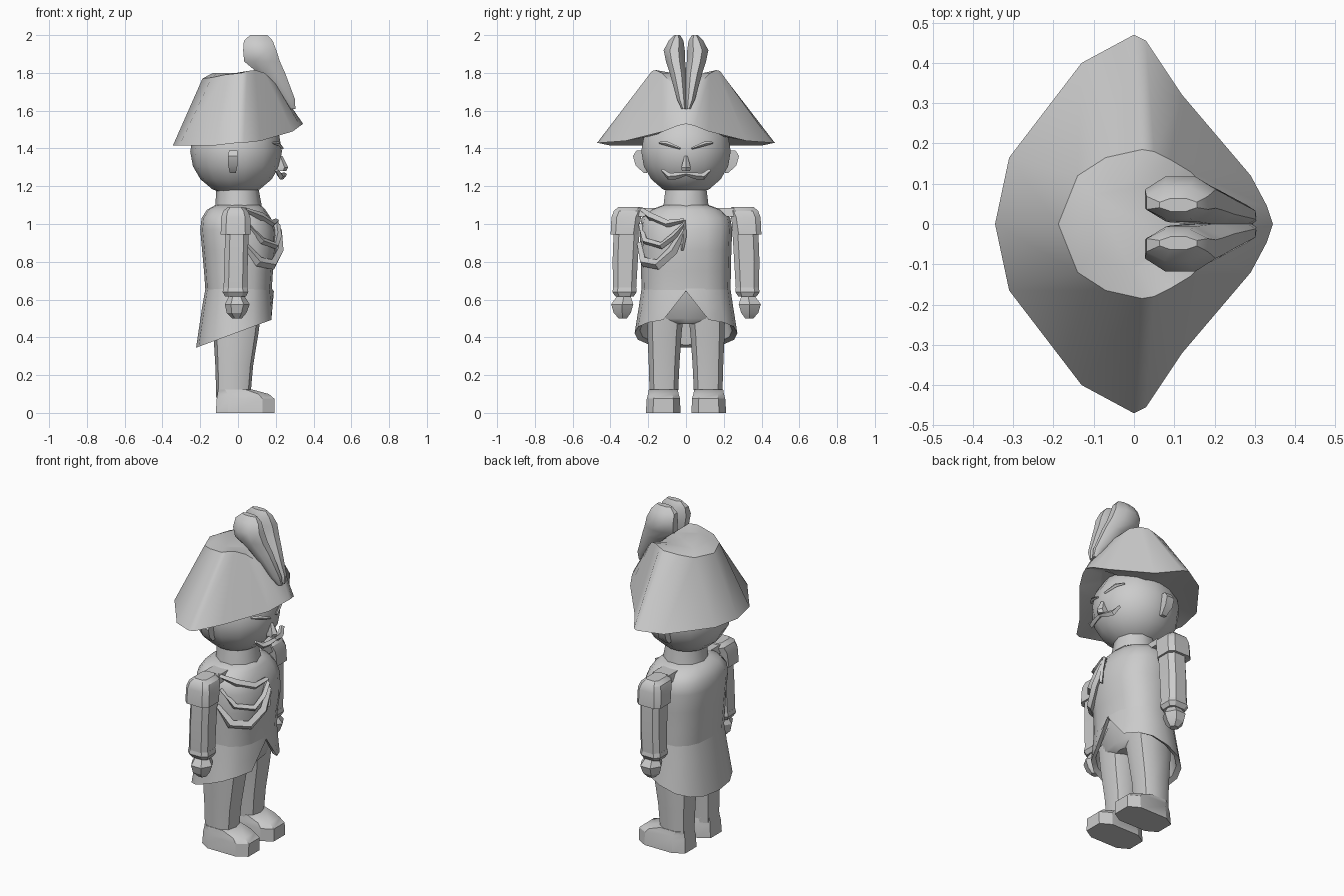
import bpy, bmesh, math
from mathutils import Vector

grey = bpy.data.materials.new("plain grey")
grey.diffuse_color = (0.6, 0.6, 0.6, 1)


def loft(name, rings, angle=40):
    """Skin a stack of equal-count rings and cap both ends."""
    bm = bmesh.new()
    vs = [[bm.verts.new(p) for p in r] for r in rings]
    n = len(vs[0])
    for a, b in zip(vs, vs[1:]):
        for i in range(n):
            j = (i + 1) % n
            bm.faces.new((a[i], a[j], b[j], b[i]))
    bm.faces.new(vs[0][::-1])
    bm.faces.new(vs[-1])
    bmesh.ops.recalc_face_normals(bm, faces=bm.faces)
    me = bpy.data.meshes.new(name)
    bm.to_mesh(me)
    bm.free()
    ob = bpy.data.objects.new(name, me)
    bpy.context.collection.objects.link(ob)
    me.materials.append(grey)
    bpy.ops.object.select_all(action='DESELECT')
    ob.select_set(True)
    bpy.context.view_layer.objects.active = ob
    bpy.ops.object.shade_smooth_by_angle(angle=math.radians(angle))
    return ob


def ring(z, x0, x1, y0, y1, n=8, e=1.0, turn=0.0):
    """Superellipse ring filling the box x0..x1, y0..y1 at height z."""
    out = []
    for i in range(n):
        t = 2 * math.pi * (i + turn) / n
        c, s = math.cos(t), math.sin(t)
        c = math.copysign(abs(c) ** e, c)
        s = math.copysign(abs(s) ** e, s)
        out.append(((x0 + x1) / 2 + c * (x1 - x0) / 2, (y0 + y1) / 2 + s * (y1 - y0) / 2, z))
    return out


def stack(name, rows, n=8, e=1.0, turn=0.0, angle=40):
    return loft(name, [ring(*r, n=n, e=e, turn=turn) for r in rows], angle)


def pair(name, rows, **kw):
    """A part on the +y side and its mirror image."""
    stack("left_" + name, rows, **kw)
    stack("right_" + name, [(z, a, b, -d, -c) for z, a, b, c, d in rows], **kw)


def strip(name, path, w, t):
    """Tapered four-sided band along a path, w tall and t thick."""
    pts = [Vector(p) for p in path]
    rings = []
    for i, p in enumerate(pts):
        d = (pts[min(i + 1, len(pts) - 1)] - pts[max(i - 1, 0)]).normalized()
        out = Vector((p.x, p.y, 0)).normalized()
        up = d.cross(out).normalized()
        k = 0.45 if i in (0, len(pts) - 1) else 1
        rings.append([p + up * w * k, p + out * t, p - up * w * k, p - out * t])
    return loft(name, rings)


# Two-cornered hat: outer brim points and matching crown points on one half
half = [((.345, 0, 1.53), (.24, 0, 1.68)), ((.33, .045, 1.52), (.20, .07, 1.74)),
        ((.29, .12, 1.49), (.14, .13, 1.80)), ((.12, .32, 1.44), (.09, .16, 1.815)),
        ((.03, .455, 1.43), (.05, .18, 1.81)), ((0, .47, 1.43), (.02, .185, 1.80)),
        ((-.13, .40, 1.415), (-.07, .165, 1.79)), ((-.31, .165, 1.415), (-.14, .12, 1.775)),
        ((-.345, 0, 1.415), (-.188, 0, 1.77))]
full = half + [tuple((x, -y, z) for x, y, z in p) for p in half[-2:0:-1]]
brim = [p[0] for p in full]
crown = [p[1] for p in full]
under = [(x * .65, y * .5, z + .03) for x, y, z in brim]
loft("hat", [under, brim, crown, [(x * .6 - .02, y * .6, 1.80) for x, y, z in crown]], 35)

# Two-lobed plume leaning forward
pair("plume_lobe", [(1.61, .27, .305, 0, .025), (1.66, .22, .305, -.005, .05),
                    (1.80, .10, .255, -.005, .09), (1.86, .025, .23, 0, .11),
                    (1.92, .02, .21, .002, .123), (1.97, .025, .19, .01, .095),
                    (2.0, .06, .16, .03, .065)], n=8, turn=.5)

# Head and neck
R, N = .243, 9
stack("head", [(1.385 - .235 * math.cos(a), -.01 - R * math.sin(a), -.01 + R * math.sin(a),
                -R * math.sin(a), R * math.sin(a))
               for a in [math.pi * (i + .6) / (N + .2) for i in range(N)]], n=14, angle=50)
stack("neck", [(1.04, -.13, .13, -.135, .135), (1.10, -.12, .125, -.125, .125),
               (1.18, -.115, .11, -.115, .115)], n=10)

# Ears, nose, moustache, brow
pair("ear", [(1.27, -.045, -.01, .205, .225), (1.31, -.055, 0, .20, .27),
             (1.36, -.055, 0, .20, .285), (1.39, -.05, 0, .20, .265)], n=4, turn=.5, e=.3)
stack("nose", [(1.28, .19, .255, -.025, .025), (1.30, .19, .265, -.028, .028),
               (1.36, .19, .235, -.01, .01)], n=6)
for s, side in ((1, "left"), (-1, "right")):
    strip(side + "_moustache", [(.245, 0, 1.265), (.24, .05 * s, 1.255),
                                (.225, .09 * s, 1.252), (.205, .125 * s, 1.285)], .018, .015)
    strip(side + "_brow", [(.235, .03 * s, 1.40), (.215, .10 * s, 1.425),
                           (.185, .14 * s, 1.43)], .012, .008)

# Coat body
stack("coat_body", [(.64, -.172, .178, -.235, .235), (.75, -.18, .185, -.238, .238),
                    (.86, -.19, .205, -.24, .24), (.97, -.20, .20, -.245, .245),
                    (1.03, -.193, .175, -.235, .235), (1.075, -.165, .145, -.19, .19),
                    (1.10, -.12, .12, -.12, .12)], n=16, e=.8, angle=50)

# Coat skirt: sloping hem, cut away at the front
hem = []
for i, (x, y, z) in enumerate(ring(0, -.222, .19, -.272, .272, n=16, e=.85)):
    hem.append((x, y, .645 if i == 0 else .345 + (x + .222) * .37))
mid = [(x, y, max(.56, h[2])) for (x, y, z), h in
       zip(ring(0, -.19, .188, -.25, .25, n=16, e=.85), hem)]
inside = [(x * .88, y * .9, z + .015) for x, y, z in hem]
inner = [(x * .8, y * .8, .655) for x, y, z in mid]
loft("coat_skirt", [inner, inside, hem, mid, ring(.66, -.172, .178, -.235, .235, n=16, e=.8)], 45)

# Trousers
stack("trouser_seat", [(.47, -.10, .10, -.15, .15), (.50, -.125, .13, -.20, .20),
                       (.65, -.13, .16, -.20, .20)], n=12, e=.8)
pair("leg", [(.08, -.115, .065, .04, .195), (.25, -.12, .08, .032, .20),
             (.42, -.13, .108, .02, .208), (.55, -.13, .125, .005, .21)], n=10, e=.75)

# Boots: low sole block and ankle cuff
pair("boot", [(0, -.125, .20, .025, .217), (.075, -.12, .20, .027, .212),
              (.10, -.115, .17, .035, .205), (.125, -.11, .075, .04, .20)],
     n=8, e=.6, turn=.5, angle=30)

# Arms, epaulettes, cuffs, hands
pair("arm", [(.64, -.08, .052, .262, .388), (.80, -.075, .055, .252, .392),
             (1.0, -.07, .06, .24, .385)], n=8, e=.6, turn=.5)
pair("cuff", [(.615, -.07, .045, .275, .375), (.64, -.085, .058, .258, .393),
              (.665, -.08, .053, .26, .388)], n=8, e=.6, turn=.5, angle=30)
pair("epaulette", [(.945, -.095, .07, .25, .402), (1.035, -.092, .068, .235, .398),
                   (1.07, -.08, .055, .22, .385), (1.09, -.055, .03, .24, .36)],
     n=8, e=.5, turn=.5, angle=30)
pair("hand", [(.50, -.03, .02, .31, .36), (.53, -.06, .045, .285, .39),
              (.575, -.07, .062, .27, .405), (.625, -.045, .03, .29, .365)],
     n=6, angle=20)
pair("shoulder_strap", [(1.04, -.07, .06, .13, .26), (1.085, -.06, .05, .13, .26)],
     n=4, e=.3, turn=.5, angle=30)

# Draped chest cords on one side
strip("lower_cord", [(.03, -.24, .90), (.11, -.225, .80), (.185, -.15, .785),
                     (.222, -.07, .86), (.212, -.01, .97)], .028, .02)
strip("middle_cord", [(.05, -.235, 1.0), (.13, -.215, .91), (.20, -.13, .885),
                      (.215, -.06, .94), (.205, -.01, 1.0)], .018, .018)
strip("upper_cord", [(.03, -.235, 1.08), (.125, -.19, 1.04), (.18, -.10, 1.0),
                     (.20, -.01, 1.02)], .022, .018)
strip("cord_tassel", [(.20, -.01, 1.02), (.22, -.012, .94), (.218, -.02, .86)], .016, .012)
